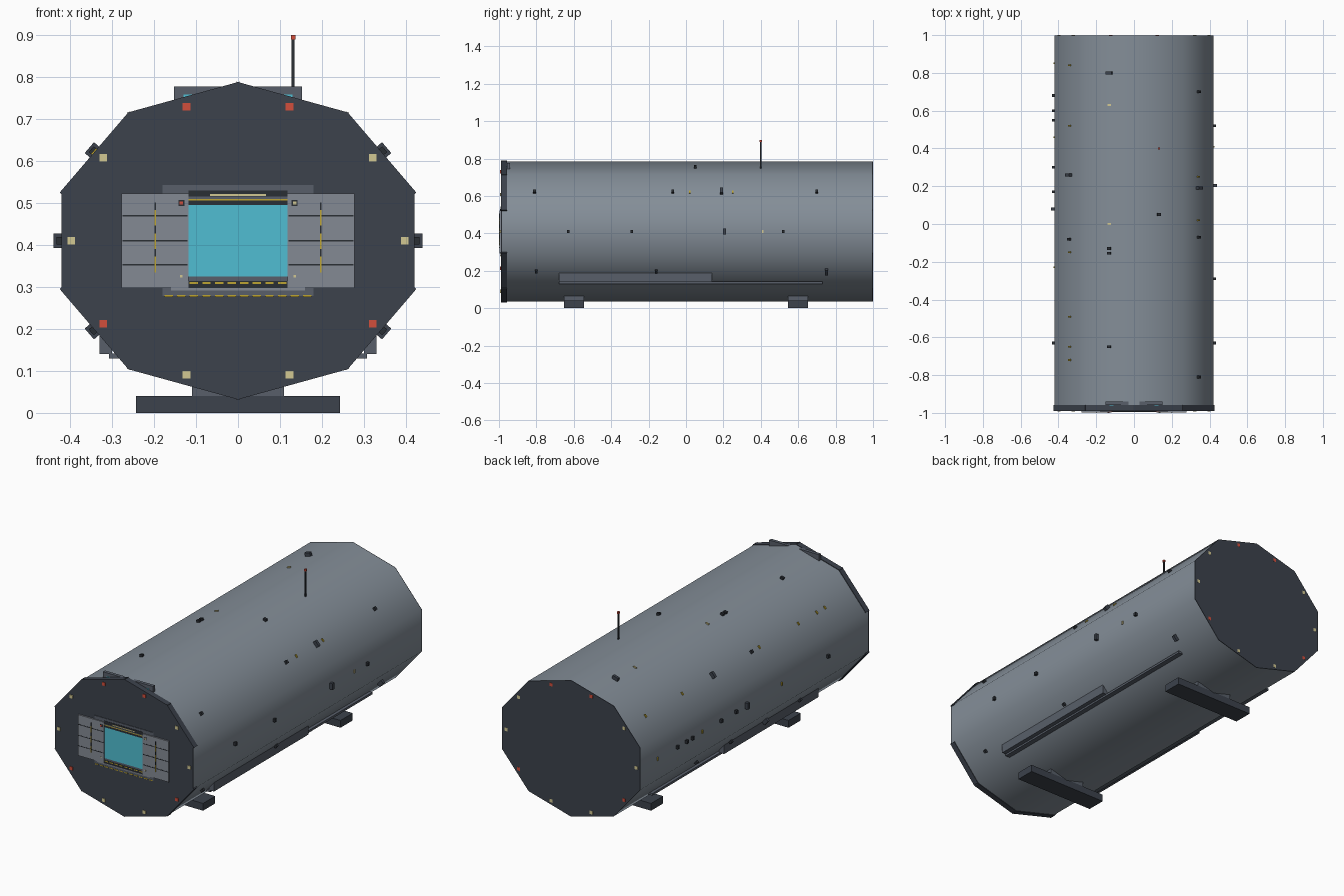
import bpy, bmesh, math
from mathutils import Matrix, Vector

if "Cube" in bpy.data.objects:
    bpy.data.objects.remove(bpy.data.objects["Cube"])

CZ, RX, RZ = 0.41, 0.4416, 0.375      # hull centre height and radii


def material(name, r, g, b):
    lin = [((c / 255 + 0.055) / 1.055) ** 2.4 for c in (r, g, b)]
    m = bpy.data.materials.new(name)
    m.diffuse_color = (*lin, 1)
    m.use_nodes = True
    m.node_tree.nodes["Principled BSDF"].inputs["Base Color"].default_value = m.diffuse_color
    return m


HULL = material("hull grey", 132, 142, 152)
DARK = material("dark slate", 60, 66, 76)
TRIM = material("trim grey", 88, 95, 106)
DOOR = material("door grey", 132, 138, 148)
BLACK = material("near black", 42, 46, 52)
CYAN = material("cyan field", 80, 190, 210)
RED = material("signal red", 210, 78, 60)
CREAM = material("cream light", 210, 200, 146)
YELLOW = material("hazard yellow", 190, 165, 50)


def finish(name, bm, mat):
    me = bpy.data.meshes.new(name)
    bmesh.ops.recalc_face_normals(bm, faces=bm.faces)
    bm.to_mesh(me)
    bm.free()
    me.materials.append(mat)
    ob = bpy.data.objects.new(name, me)
    bpy.context.collection.objects.link(ob)
    return ob


def box(name, centre, size, mat, turn=0.0):
    bm = bmesh.new()
    mx = (Matrix.Translation(centre) @ Matrix.Rotation(turn, 4, 'Y')
          @ Matrix.Diagonal((*size, 1)))
    bmesh.ops.create_cube(bm, size=1, matrix=mx)
    return finish(name, bm, mat)


def panel(name, x0, x1, z0, z1, y0, y1, mat):
    return box(name, ((x0 + x1) / 2, (y0 + y1) / 2, (z0 + z1) / 2),
               (x1 - x0, y1 - y0, z1 - z0), mat)


def corner(deg):
    a = math.radians(deg)
    return Vector((RX * math.cos(a), 0, CZ + RZ * math.sin(a)))


def facet(deg):
    """Middle, outward normal, turn angle and length of a hull side."""
    p, q = corner(deg - 18), corner(deg + 18)
    d = q - p
    n = Vector((d.z, 0, -d.x)).normalized()
    return (p + q) / 2, n, math.atan2(n.x, n.z), d.length


def prism(name, y0, y1, mat):
    bm = bmesh.new()
    f = bm.faces.new([bm.verts.new(corner(18 + 36 * i) + Vector((0, y0, 0)))
                      for i in range(10)])
    ext = bmesh.ops.extrude_face_region(bm, geom=[f])
    bmesh.ops.translate(bm, vec=(0, y1 - y0, 0),
                        verts=[v for v in ext["geom"] if isinstance(v, bmesh.types.BMVert)])
    if not any(abs(g.normal.y) > 0.9 and g.calc_center_median().y < y0 + 1e-4 for g in bm.faces):
        bm.faces.new([v for v in bm.verts if abs(v.co.y - y0) < 1e-5])
    return finish(name, bm, mat)


# Ten-sided hull, softly shaded, with dark end caps
hull = prism("hull", -0.985, 0.995, HULL)
bpy.context.view_layer.objects.active = hull
hull.select_set(True)
bpy.ops.object.shade_smooth_by_angle(angle=math.radians(60))
prism("front_cap", -0.99, -0.985, DARK)
prism("back_cap", 0.995, 0.999, DARK)

# Rim plates round the front, leaving the upright sides plain
for deg in range(0, 360, 36):
    if deg in (0, 180):
        continue
    mid, n, turn, length = facet(deg)
    c = mid - n * 0.012
    box("front_rim_plate", (c.x, -0.974, c.z), (length + 0.008, 0.032, 0.03), DARK, turn)

# Marker lights on both ends
for deg in range(0, 360, 36):
    a = math.radians(deg)
    x, z = 0.397 * math.cos(a), CZ + 0.336 * math.sin(a)
    mat = RED if deg in (72, 108, 216, 324) else CREAM
    for y in (-0.991, 0.9975):
        box("marker_light", (x, y, z), (0.018, 0.005, 0.018), mat)

# Doorway: surround, glowing field, header and sill
panel("door_surround", -0.18, 0.18, 0.278, 0.543, -0.993, -0.985, TRIM)
panel("header_recess", -0.118, 0.118, 0.495, 0.53, -0.9945, -0.99, BLACK)
panel("energy_field", -0.118, 0.118, 0.325, 0.495, -0.9945, -0.99, CYAN)
panel("header_light", -0.067, 0.067, 0.517, 0.522, -0.996, -0.994, CREAM)
panel("header_stripe", -0.118, 0.118, 0.506, 0.51, -0.996, -0.994, YELLOW)
panel("header_bar", -0.118, 0.118, 0.51, 0.515, -0.996, -0.994, TRIM)
panel("sill", -0.16, 0.16, 0.292, 0.298, -0.996, -0.99, DOOR)
panel("threshold", -0.118, 0.118, 0.298, 0.314, -0.9945, -0.99, BLACK)
for i in range(12):
    x = -0.165 + i * 0.03
    panel("lower_hazard_dash", x - 0.01, x + 0.01, 0.276, 0.281, -0.995, -0.992, YELLOW)
for i in range(8):
    x = -0.105 + i * 0.03
    panel("sill_hazard_dash", x - 0.01, x + 0.01, 0.307, 0.312, -0.996, -0.994, YELLOW)

# Open sliding doors with seams, hazard strip and lamps
for s in (-1, 1):
    def side(name, x0, x1, z0, z1, y0, y1, mat):
        panel(name, min(s * x0, s * x1), max(s * x0, s * x1), z0, z1, y0, y1, mat)
    side("sliding_door", 0.118, 0.277, 0.298, 0.523, -0.998, -0.985, DOOR)
    for z in (0.353, 0.41, 0.47):
        side("door_seam", 0.12, 0.275, z - 0.002, z + 0.002, -0.9988, -0.998, BLACK)
    for i in range(9):
        z = 0.335 + i * 0.0185
        side("door_hazard_dash", 0.195, 0.199, z, z + 0.0185, -1.0, -0.998,
             BLACK if i % 3 == 2 else YELLOW)
    side("lamp_mount", 0.128, 0.142, 0.493, 0.507, -0.9992, -0.998, BLACK)
    side("door_lamp", 0.131, 0.139, 0.496, 0.504, -1.0, -0.999, RED if s < 0 else CREAM)
    side("lower_door_lamp", 0.132, 0.138, 0.322, 0.328, -1.0, -0.998, CREAM)

    # Side service duct and rail
    side("service_duct", 0.30, 0.33, 0.14, 0.195, -0.68, 0.14, TRIM)
    side("duct_rail", 0.25, 0.307, 0.13, 0.142, -0.68, 0.73, TRIM)

# Sign box over the entrance
panel("sign_box", -0.152, 0.152, 0.72, 0.777, -0.958, -0.94, TRIM)
panel("sign_screen", -0.13, 0.13, 0.73, 0.758, -0.96, -0.957, CYAN)

# Cross skids with pedestals
for y in (-0.598, 0.598):
    panel("skid", -0.243, 0.243, 0, 0.04, y - 0.053, y + 0.053, DARK)
    panel("skid_pedestal", -0.11, 0.11, 0.04, 0.09, y - 0.053, y + 0.053, TRIM)

# Antenna mast with red tip
panel("antenna_mast", 0.127, 0.135, 0.74, 0.89, 0.396, 0.404, BLACK)
panel("antenna_tip", 0.126, 0.137, 0.889, 0.9, 0.394, 0.406, RED)

# Small dark fittings: facet angle -> lengthwise positions
FITTINGS = {0: (-0.63, -0.29, 0.52), 36: (-0.81, -0.07, 0.70), 72: (0.05,),
            108: (-0.65, -0.155, -0.13), 144: (-0.08, 0.26), 324: (-0.8, -0.16),
            180: (-0.63, 0.17, 0.3, 0.55, 0.6, 0.68), 216: (-0.5, 0.1, 0.4)}
for deg, spots in FITTINGS.items():
    mid, n, turn, _ = facet(deg)
    for y in spots:
        c = mid + n * 0.004
        box("hull_fitting", (c.x, y, c.z), (0.018, 0.014, 0.018), BLACK, turn)

# Larger vents and hatches
for deg, y in ((0, 0.205), (36, 0.19), (108, 0.8), (144, 0.26), (180, 0.08), (324, 0.75),
               (216, -0.2)):
    mid, n, turn, _ = facet(deg)
    c = mid + n * 0.006
    box("hull_vent", (c.x, y, c.z), (0.034, 0.016, 0.026), DARK, turn)

# Hull lamps and warning tabs
TABS = {0: (0.41,), 36: (0.02, 0.25), 108: (0.0, 0.63),
        144: (-0.72, -0.65, -0.49, -0.15, 0.52, 0.84), 180: (-0.23, 0.46, 0.85)}
for deg, spots in TABS.items():
    mid, n, turn, _ = facet(deg)
    for y in spots:
        c = mid + n * 0.002
        box("hull_tab", (c.x, y, c.z), (0.018, 0.008, 0.008),
            CREAM if deg in (0, 108) else YELLOW, turn)
